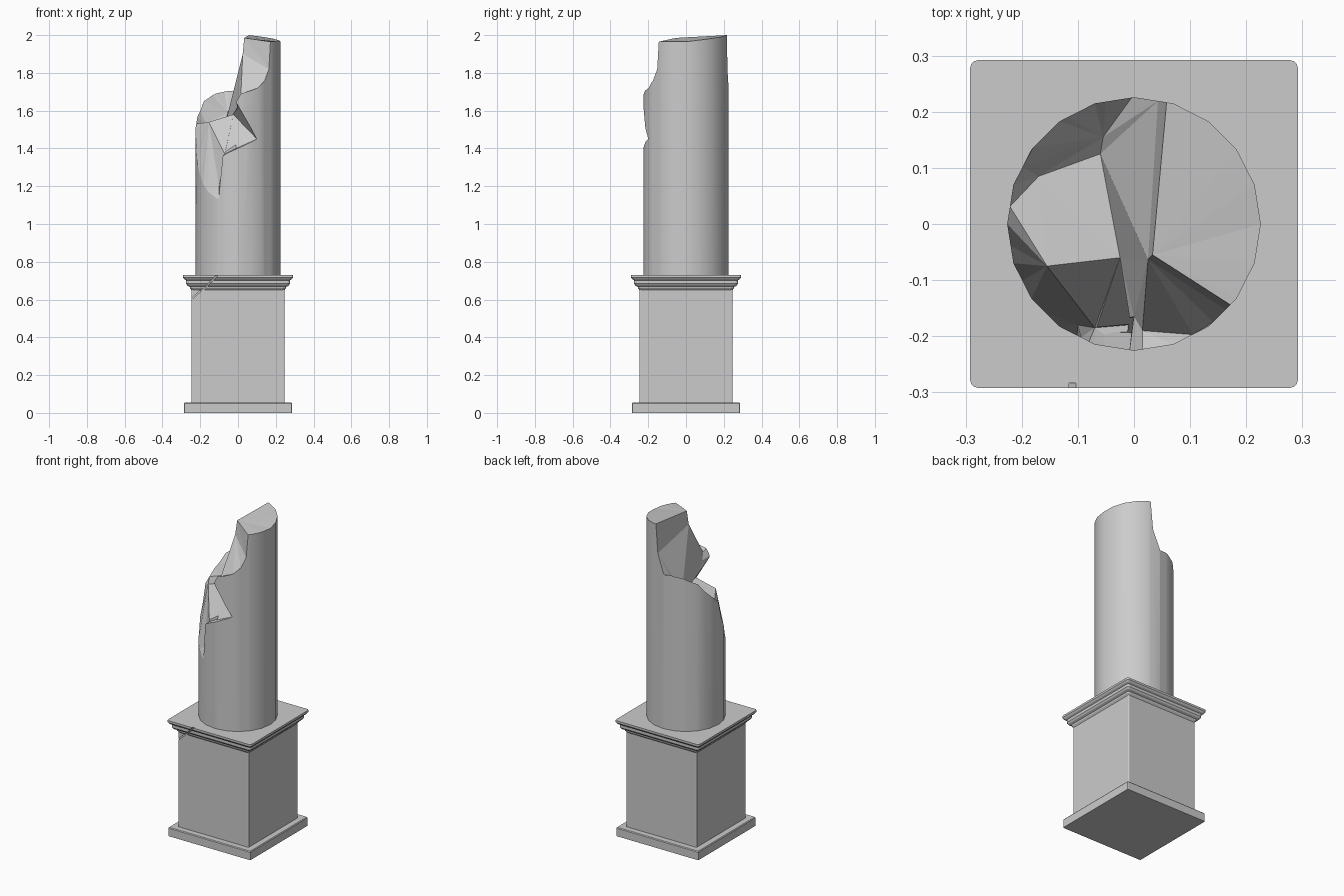
import bpy, bmesh
from math import sin, cos, radians
from mathutils import Vector
from mathutils.geometry import delaunay_2d_cdt

cube = bpy.data.objects.get("Cube")
if cube:
    bpy.data.objects.remove(cube)

stone = bpy.data.materials.new("grey_stone")
stone.use_nodes = True
GREY = (0.6, 0.6, 0.6, 1)
stone.diffuse_color = GREY
stone.node_tree.nodes["Principled BSDF"].inputs["Base Color"].default_value = GREY

RADIUS, SIDES = 0.226, 20
STEP = 360 / SIDES
SHAFT_BASE = 0.72


def make_object(name, bm):
    bmesh.ops.recalc_face_normals(bm, faces=bm.faces)
    mesh = bpy.data.meshes.new(name)
    bm.to_mesh(mesh)
    bm.free()
    mesh.materials.append(stone)
    ob = bpy.data.objects.new(name, mesh)
    bpy.context.collection.objects.link(ob)
    return ob


def carve(target, name, points):
    """Cut the convex hull of some points out of the target."""
    bm = bmesh.new()
    for p in points:
        bm.verts.new(p)
    bmesh.ops.convex_hull(bm, input=bm.verts)
    cutter = make_object(name, bm)
    cutter.hide_render = True
    mod = target.modifiers.new(name, "BOOLEAN")
    mod.operation, mod.solver, mod.object = "DIFFERENCE", "EXACT", cutter
    bpy.context.view_layer.objects.active = target
    bpy.ops.object.modifier_apply(modifier=name)
    bpy.data.objects.remove(cutter)


# --- pedestal: rounded square sections lofted along a moulding profile ---
def rounded_square(half, r=0.014):
    ring = []
    for k, (sx, sy) in enumerate([(1, 1), (-1, 1), (-1, -1), (1, -1)]):
        for a in (0, 30, 60, 90):
            t = radians(a + 90 * k)
            ring.append((sx * (half - r) + r * cos(t), sy * (half - r) + r * sin(t)))
    return ring


def loft(name, profile, r):
    bm = bmesh.new()
    rings = [[bm.verts.new((x, y, z)) for x, y in rounded_square(h, r)] for h, z in profile]
    for low, high in zip(rings, rings[1:]):
        for i in range(len(low)):
            j = (i + 1) % len(low)
            bm.faces.new((low[i], low[j], high[j], high[i]))
    bm.faces.new(rings[0])
    bm.faces.new(rings[-1])
    return make_object(name, bm)


plinth = loft("plinth", [(0.286, 0), (0.286, 0.05), (0.282, 0.055)], 0.004)
die = loft("pedestal_block", [(0.246, 0.05), (0.246, 0.67)], 0.006)
cap = loft("cap_moulding", [(0.246, 0.65), (0.254, 0.66), (0.256, 0.668), (0.268, 0.674),
                            (0.275, 0.684), (0.275, 0.702), (0.284, 0.707), (0.292, 0.717),
                            (0.292, 0.73)], 0.014)

# cracks across the front and a chip on the right edge
carve(cap, "cap_crack", [(x + d, y, z) for x, z, back in ((-0.105, 0.735, -0.286), (-0.19, 0.645, -0.24))
                         for y in (-0.31, back) for d in (-0.006, 0.006)])
carve(die, "block_crack", [(x + d, y, z) for x, z in ((-0.2, 0.645), (-0.255, 0.595))
                           for y in (-0.26, -0.238) for d in (-0.005, 0.005)])
carve(cap, "edge_chip", [(x, y, z) for y, x in ((-0.175, -0.285), (-0.28, -0.291))
                         for z in (0.71, 0.74) for x in (x, -0.31)])

# --- broken shaft: rim height by angle, then fracture ridges across the break ---
rim_height = {
    -43: 1.82, -40: 1.965, 0: 1.965, 75: 2.0, 79: 1.82, 91: 1.7, 103: 1.705, 122: 1.69,
    143: 1.65, 153: 1.6, 172: 1.53, 180: 1.5, 190: 1.38, 207: 1.25, 225: 1.17, 243: 1.13,
    245: 1.22, 249: 1.36, 266: 1.4, 268: 1.65, 274: 1.69, 298: 1.72, 309: 1.76, 317: 1.82}
breaks = sorted(rim_height)


def height_at(a):
    for lo, hi in zip(breaks, breaks[1:]):
        if lo <= a <= hi:
            t = (a - lo) / (hi - lo)
            return rim_height[lo] * (1 - t) + rim_height[hi] * t


angles = sorted({a for a in breaks if a < 317} | {round(STEP * i) for i in range(-2, SIDES - 2)})
points = []
for a in angles:
    r = RADIUS * cos(radians(STEP / 2)) / cos(radians(a % STEP - STEP / 2))
    points.append(Vector((r * cos(radians(a)), r * sin(radians(a)), height_at(a))))
rim_count = len(points)

inner = {
    "summit": (0.033, -0.055, 1.985), "scarp": (0.025, -0.063, 1.9), "nose": (0.015, -0.19, 1.68),
    "back_dip": (-0.055, 0.155, 1.59), "ledge_back": (-0.06, 0.125, 1.56),
    "ledge_left": (-0.17, 0.085, 1.53), "ledge_right": (-0.025, -0.06, 1.58),
    "ledge_front": (-0.155, -0.075, 1.54), "lip": (0, -0.165, 1.64),
    "floor": (-0.07, -0.185, 1.37), "floor_end": (-0.01, -0.18, 1.4), "gouge": (-0.1, -0.18, 1.2)}
index = {a: i for i, a in enumerate(angles)}
for key, p in inner.items():
    index[key] = len(points)
    points.append(Vector(p))
ridges = [
    (75, "summit", -40), (79, "scarp", -43), ("scarp", "nose", 274),
    (91, "back_dip", "ledge_back", "ledge_right", "lip", 268), (153, "back_dip"),
    (172, "ledge_left", "ledge_back"), (153, "ledge_left"),
    (172, "ledge_front", "ledge_right"), ("ledge_front", "floor", "floor_end", 266),
    ("floor", 249), ("ledge_front", "gouge", 245)]
edges = [(i, (i + 1) % rim_count) for i in range(rim_count)]
for line in ridges:
    edges += [(index[a], index[b]) for a, b in zip(line, line[1:])]
flat, _, tris, origin, _, _ = delaunay_2d_cdt([p.xy for p in points], edges, [], 1, 1e-6)

bm = bmesh.new()
top = []
for p, src in zip(flat, origin):
    near = points[src[0]] if src else min(points, key=lambda q: (q.xy - p).length)
    top.append(bm.verts.new((p.x, p.y, near.z)))
for t in tris:
    bm.faces.new([top[i] for i in t])
foot = {}
for e in [e for e in bm.edges if e.is_boundary]:
    for v in e.verts:
        if v not in foot:
            foot[v] = bm.verts.new((v.co.x, v.co.y, SHAFT_BASE))
    a, b = e.verts
    bm.faces.new((a, b, foot[b], foot[a]))
bmesh.ops.holes_fill(bm, edges=[e for e in bm.edges if e.is_boundary], sides=0)
shaft = make_object("broken_shaft", bm)

# hollow under the overhanging nose
carve(shaft, "undercut", [
    (-0.025, -0.06, 1.58), (-0.01, -0.225, 1.645), (0.1, -0.2, 1.45), (-0.075, -0.19, 1.37),
    (-0.01, -0.26, 1.65), (0.11, -0.26, 1.45), (-0.08, -0.26, 1.36)])

# round shaft is smooth, fracture faces are flat
inradius = RADIUS * cos(radians(STEP / 2))
for poly in shaft.data.polygons:
    n, c = poly.normal, poly.center
    poly.use_smooth = abs(n.z) < 0.01 and n.x * c.x + n.y * c.y > inradius - 0.004
